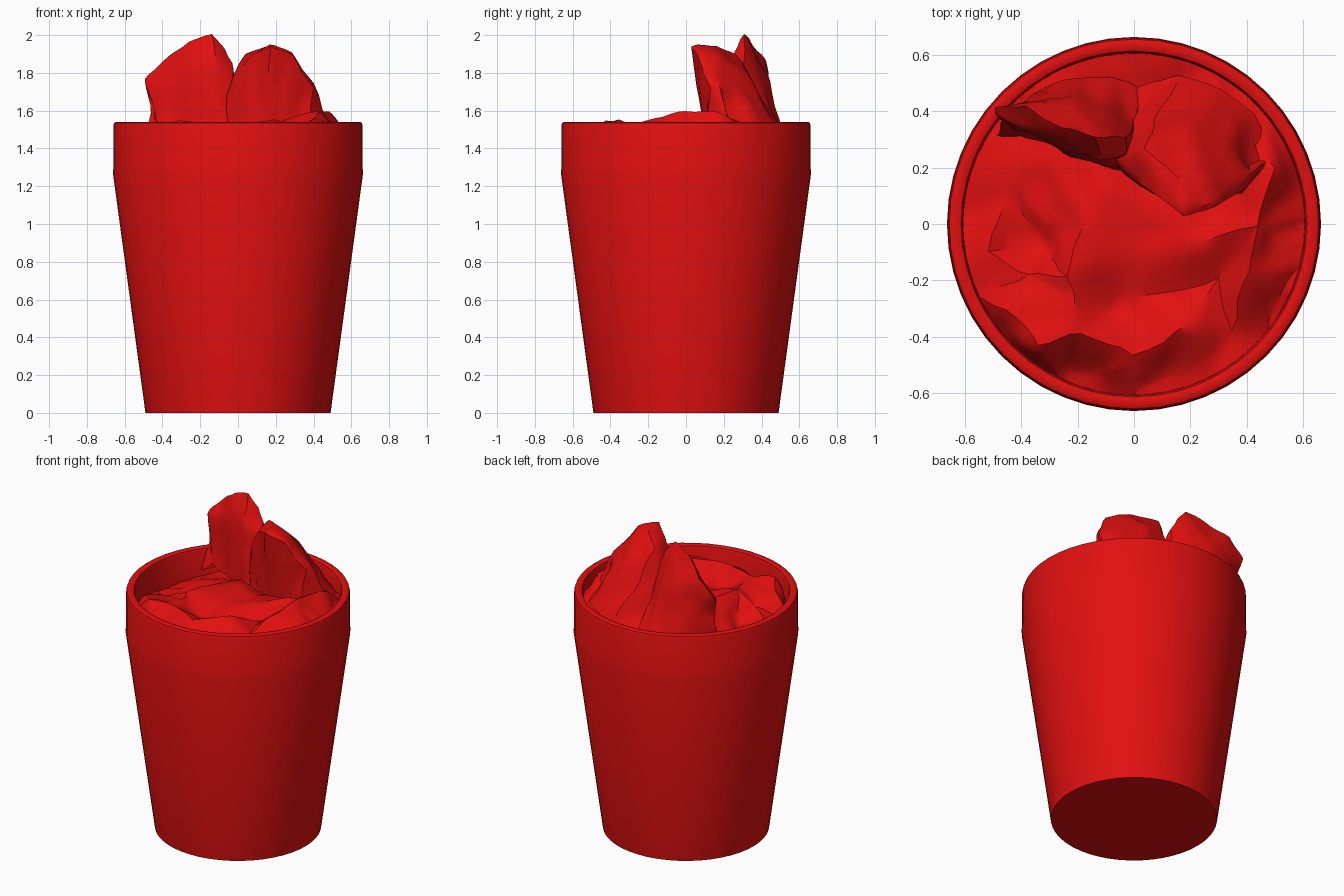
import bpy, bmesh, math, random
from mathutils import Vector, noise
from mathutils.geometry import delaunay_2d_cdt

if "Cube" in bpy.data.objects:
    bpy.data.objects.remove(bpy.data.objects["Cube"])

random.seed(4)
red = bpy.data.materials.new("bright red")
red.diffuse_color = (0.75, 0.005, 0.005, 1)
red.use_nodes = True
red.node_tree.nodes["Principled BSDF"].inputs["Base Color"].default_value = red.diffuse_color


def finish(bm, name, angle):
    me = bpy.data.meshes.new(name)
    bmesh.ops.recalc_face_normals(bm, faces=bm.faces)
    bm.to_mesh(me)
    bm.free()
    ob = bpy.data.objects.new(name, me)
    bpy.context.collection.objects.link(ob)
    me.materials.append(red)
    bpy.ops.object.select_all(action='DESELECT')
    ob.select_set(True)
    bpy.context.view_layer.objects.active = ob
    bpy.ops.object.shade_smooth_by_angle(angle=math.radians(angle))
    return ob


def crumple(bm, amount):
    # finer mesh with irregular dents, keeping the main folds
    bmesh.ops.subdivide_edges(bm, edges=bm.edges[:], cuts=3, use_grid_fill=True)
    for _ in range(1):
        bmesh.ops.smooth_vert(bm, verts=bm.verts[:], factor=0.3,
                              use_axis_x=True, use_axis_y=True, use_axis_z=True)
    for v in bm.verts:
        v.co += noise.noise_vector(v.co * 7) * amount + noise.noise_vector(v.co * 15) * amount * 0.35


# bin shell: turned profile with a band at the top and a rounded rim
profile = [(0.49, 0), (0.663, 1.275), (0.66, 1.29), (0.66, 1.52), (0.655, 1.535), (0.645, 1.54),
           (0.625, 1.54), (0.613, 1.535), (0.607, 1.52), (0.605, 1.29), (0.45, 0.04)]
N = 48
bm = bmesh.new()
rings = [[bm.verts.new((r * math.cos(2 * math.pi * i / N), r * math.sin(2 * math.pi * i / N), z))
          for i in range(N)] for r, z in profile]
for a, b in zip(rings, rings[1:]):
    for i in range(N):
        j = (i + 1) % N
        bm.faces.new((a[i], a[j], b[j], b[i]))
bm.faces.new(rings[0])
bm.faces.new(rings[-1])
finish(bm, "bin_shell", 30)

# crumpled filling: fold points joined into a faceted sheet
folds = [(-.45, .15, 1.40), (-.3, .2, 1.42), (-.12, .18, 1.50), (-.24, -.18, 1.54), (-.28, 0, 1.42),
         (-.18, 0, 1.52), (-.38, -.17, 1.46), (-.33, -.08, 1.36), (-.2, -.28, 1.52), (-.52, -.1, 1.42),
         (-.45, -.3, 1.50), (-.35, -.43, 1.55), (-.2, -.39, 1.54), (-.15, -.5, 1.42), (0, -.47, 1.52),
         (-.05, -.3, 1.44), (0, -.1, 1.50), (.1, .03, 1.50), (.18, -.08, 1.54), (.08, -.25, 1.46),
         (.2, -.35, 1.56), (.1, -.52, 1.44), (.35, -.38, 1.48), (.3, -.2, 1.47), (.4, -.17, 1.57),
         (.5, -.05, 1.52), (.36, .08, 1.53), (.43, 0, 1.60), (.5, .2, 1.60), (.52, -.25, 1.46),
         (0, .3, 1.42), (-.2, .4, 1.40), (.1, .45, 1.44), (.35, .35, 1.50)]
for i in range(28):
    a = 2 * math.pi * i / 28
    level = 1.42 + 0.06 * math.cos(a - 0.2) + random.uniform(-0.04, 0.04)
    folds.append((0.6 * math.cos(a), 0.6 * math.sin(a), level))
tri = delaunay_2d_cdt([Vector(p[:2]) for p in folds], [], [], 0, 0.001)
bm = bmesh.new()
vs = [bm.verts.new((co.x, co.y, folds[src[0]][2])) for co, src in zip(tri[0], tri[3])]
for f in tri[2]:
    bm.faces.new([vs[i] for i in f])
crumple(bm, 0.02)
for v in bm.verts:
    r = math.hypot(v.co.x, v.co.y)
    if r > 0.605 or (v.is_boundary and r > 0):
        v.co.x *= 0.605 / r
        v.co.y *= 0.605 / r
finish(bm, "crumpled_filling", 35)


def standing_sheet(name, rows):
    # rows run from the back foot over the ridge to the front foot
    bm = bmesh.new()
    grid = [[bm.verts.new(p) for p in row] for row in rows]
    for a, b in zip(grid, grid[1:]):
        for i in range(len(a) - 1):
            bm.faces.new((a[i], a[i + 1], b[i + 1], b[i]))
    # close both ends
    for e in (0, -1):
        bm.faces.new([row[e] for row in grid])
    bmesh.ops.triangulate(bm, faces=bm.faces[:])
    crumple(bm, 0.016)
    finish(bm, name, 35)


standing_sheet("right_paper", [
    [(-.02, .50, 1.40), (.17, .54, 1.47), (.30, .48, 1.48), (.42, .40, 1.48), (.50, .25, 1.48)],
    [(-.04, .36, 1.56), (.08, .38, 1.72), (.20, .35, 1.77), (.33, .30, 1.70), (.41, .20, 1.60)],
    [(-.05, .27, 1.68), (.04, .26, 1.91), (.15, .16, 1.94), (.26, .16, 1.91), (.40, .17, 1.75)],
    [(-.07, .22, 1.68), (.07, .10, 1.92), (.17, .02, 1.95), (.28, .06, 1.90), (.40, .13, 1.72)],
    [(-.06, .20, 1.50), (.05, .12, 1.48), (.15, .09, 1.48), (.27, .10, 1.50), (.38, .10, 1.50)]])
standing_sheet("left_paper", [
    [(-.50, .31, 1.40), (-.36, .47, 1.44), (-.20, .52, 1.46), (-.08, .52, 1.44), (.03, .48, 1.42)],
    [(-.46, .36, 1.58), (-.38, .44, 1.70), (-.22, .43, 1.77), (-.10, .40, 1.74), (.00, .36, 1.62)],
    [(-.49, .42, 1.77), (-.39, .42, 1.88), (-.26, .34, 1.98), (-.14, .31, 2.02), (-.02, .30, 1.85)],
    [(-.49, .40, 1.75), (-.38, .33, 1.78), (-.25, .26, 1.80), (-.12, .22, 1.85), (-.02, .25, 1.80)],
    [(-.40, .32, 1.48), (-.32, .30, 1.44), (-.22, .24, 1.44), (-.10, .20, 1.45), (-.03, .20, 1.48)]])
